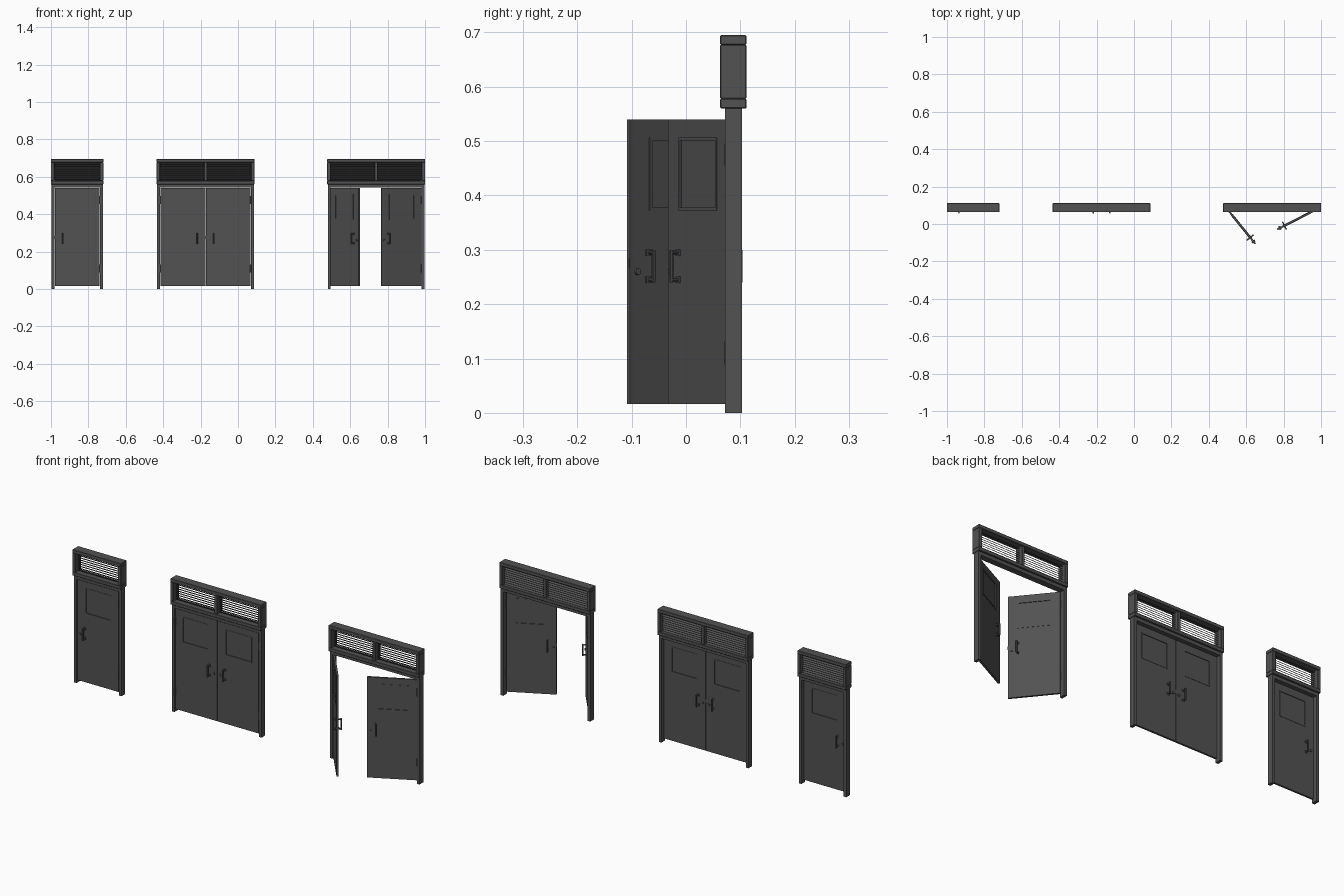
import bpy
import bmesh
import math
from mathutils import Matrix, Vector

cube = bpy.data.objects.get("Cube")
if cube:
    bpy.data.objects.remove(cube, do_unlink=True)

paint = bpy.data.materials.new("dark grey paint")
paint.use_nodes = True
grey = (0.085, 0.085, 0.085, 1)
paint.diffuse_color = grey
paint.node_tree.nodes["Principled BSDF"].inputs["Base Color"].default_value = grey


def box(bm, x, y, z, tilt=0):
    """Box between the given ranges, optionally tilted about x."""
    size = Matrix.Diagonal((x[1] - x[0], y[1] - y[0], z[1] - z[0], 1))
    mid = Matrix.Translation([sum(r) / 2 for r in (x, y, z)])
    bmesh.ops.create_cube(bm, size=1, matrix=mid @ Matrix.Rotation(tilt, 4, 'X') @ size)


def rod(bm, a, b, r, sides=10):
    """Cylinder from point a to point b."""
    a, b = Vector(a), Vector(b)
    turn = (b - a).to_track_quat('Z', 'Y').to_matrix().to_4x4()
    bmesh.ops.create_cone(bm, cap_ends=True, segments=sides, radius1=r, radius2=r,
                          depth=(b - a).length, matrix=Matrix.Translation((a + b) / 2) @ turn)


def ring(bm, x, y, z, w):
    """Rectangular border of width w."""
    box(bm, x, y, (z[0], z[0] + w))
    box(bm, x, y, (z[1] - w, z[1]))
    for side in ((x[0], x[0] + w), (x[1] - w, x[1])):
        box(bm, side, y, (z[0] + w, z[1] - w))


def finish(bm, name, place=Matrix(), bevel=0, smooth=False):
    bmesh.ops.transform(bm, matrix=place, verts=bm.verts)
    bmesh.ops.recalc_face_normals(bm, faces=bm.faces)
    mesh = bpy.data.meshes.new(name)
    bm.to_mesh(mesh)
    bm.free()
    mesh.materials.append(paint)
    ob = bpy.data.objects.new(name, mesh)
    bpy.context.collection.objects.link(ob)
    if bevel:
        mod = ob.modifiers.new("soft edges", 'BEVEL')
        mod.width, mod.segments = bevel, 1
    if smooth:
        bpy.ops.object.select_all(action='DESELECT')
        ob.select_set(True)
        bpy.context.view_layer.objects.active = ob
        bpy.ops.object.shade_smooth_by_angle(angle=math.radians(35))


def door(name, hinge_x, width, way, angle):
    """Door built along +x from its hinge; way is 1 or -1, angle opens it forward."""
    place = (Matrix.Translation((hinge_x, 0.08, 0)) @ Matrix.Rotation(-way * angle, 4, 'Z')
             @ Matrix.Diagonal((way, 1, 1, 1)))
    half, win_x, win_z = 0.005, (0.04, width - 0.045), (0.372, 0.507)

    # leaf with a window opening, and its thinner pane
    bm = bmesh.new()
    box(bm, (0, win_x[0]), (-half, half), (0.016, 0.54))
    box(bm, (win_x[1], width), (-half, half), (0.016, 0.54))
    box(bm, win_x, (-half, half), (0.016, win_z[0]))
    box(bm, win_x, (-half, half), (win_z[1], 0.54))
    finish(bm, name + "_leaf", place)
    bm = bmesh.new()
    box(bm, win_x, (-0.003, 0.003), win_z)
    finish(bm, name + "_window_pane", place)
    bm = bmesh.new()
    ring(bm, win_x, (-half - 0.0015, half + 0.0015), win_z, 0.006)
    finish(bm, name + "_window_frame", place)

    # pull handles and lock cylinder on both faces
    bm = bmesh.new()
    grip, lock = width - 0.043, width - 0.016
    for s in (-1, 1):
        near, far = s * half, s * 0.022
        for z in (0.245, 0.295):
            box(bm, (grip - 0.007, grip + 0.007), sorted((near, s * 0.008)), (z - 0.006, z + 0.006))
            rod(bm, (grip, near, z), (grip, far, z), 0.0035)
        rod(bm, (grip, s * 0.02, 0.24), (grip, s * 0.02, 0.3), 0.004)
        rod(bm, (lock, near, 0.26), (lock, s * 0.01, 0.26), 0.006, 14)
    box(bm, (width - 0.002, width + 0.001), (-0.003, 0.003), (0.267, 0.283))
    finish(bm, name + "_handles", place, smooth=True)

    # hinge barrels at the pivot
    bm = bmesh.new()
    for z in (0.11, 0.475):
        rod(bm, (-0.001, -0.006, z - 0.021), (-0.001, -0.006, z + 0.021), 0.004)
    finish(bm, name + "_hinges", place, smooth=True)


def doorway(name, left, right, bays):
    """Posts, header and louvred transom."""
    bm = bmesh.new()
    for x in ((left + 0.003, left + 0.018), (right - 0.018, right - 0.003)):
        box(bm, x, (0.072, 0.103), (0, 0.56))
    box(bm, (left + 0.018, right - 0.018), (0.072, 0.103), (0.543, 0.56))
    finish(bm, name + "_frame")

    bm = bmesh.new()
    ring(bm, (left, right), (0.063, 0.111), (0.56, 0.695), 0.018)
    mid = (left + right) / 2
    if bays == 2:
        box(bm, (mid - 0.008, mid + 0.008), (0.065, 0.109), (0.578, 0.677))
    finish(bm, name + "_transom_box", bevel=0.0015)

    # slats rise toward the front
    bm = bmesh.new()
    count = 9
    for i in range(count):
        z = 0.578 + (i + 0.5) * 0.099 / count
        box(bm, (left + 0.018, right - 0.018), (0.079, 0.095), (z - 0.001, z + 0.001),
            math.radians(-40))
    finish(bm, name + "_louvre_slats")


doorway("single", -1, -0.72, 1)
door("single_door", -0.741, 0.238, -1, 0)

for name, left, angles in (("closed_pair", -0.435, (0, 0)), ("open_pair", 0.477, (51, 27))):
    right = left + 0.523
    doorway(name, left, right, 2)
    for side, x, way, angle in zip(("right", "left"), (left + 0.021, right - 0.021), (1, -1), angles):
        door(f"{name}_{side}_door", x, 0.239, way, math.radians(angle))
